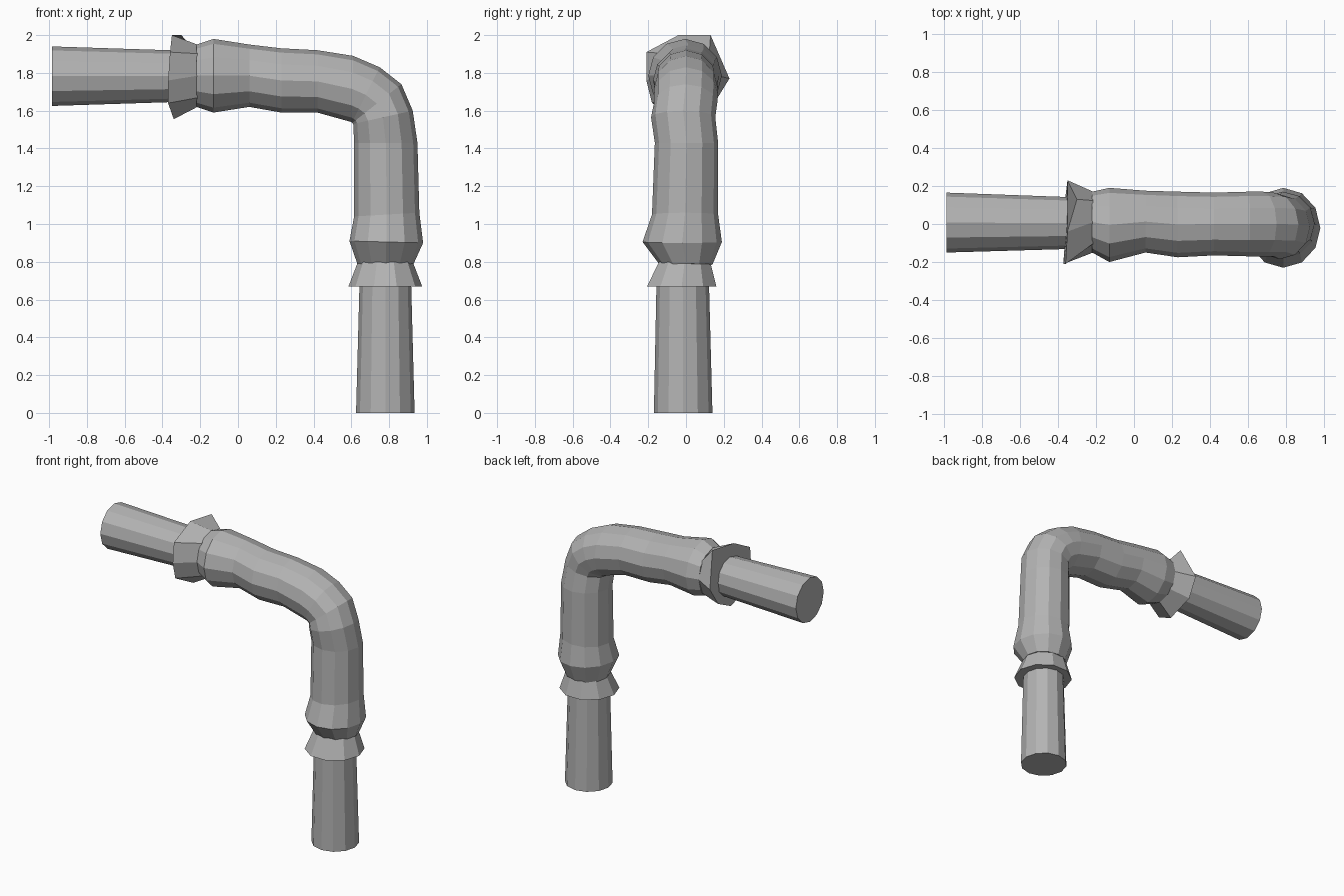
import bpy, bmesh, math
from mathutils import Vector

if "Cube" in bpy.data.objects:
    bpy.data.objects.remove(bpy.data.objects["Cube"])

grey = bpy.data.materials.new("pipe_grey")
grey.diffuse_color = (0.45, 0.45, 0.45, 1)
grey.use_nodes = True
grey.node_tree.nodes["Principled BSDF"].inputs["Base Color"].default_value = grey.diffuse_color


def skin(name, rings):
    """Join matching rings of points into a closed, flat-faced tube."""
    bm = bmesh.new()
    loops = [[bm.verts.new(p) for p in r] for r in rings]
    n = len(loops[0])
    for a, b in zip(loops, loops[1:]):
        for i in range(n):
            j = (i + 1) % n
            bm.faces.new((a[i], a[j], b[j], b[i]))
    bm.faces.new(loops[0][::-1])
    bm.faces.new(loops[-1])
    bmesh.ops.recalc_face_normals(bm, faces=bm.faces)
    me = bpy.data.meshes.new(name)
    bm.to_mesh(me)
    bm.free()
    ob = bpy.data.objects.new(name, me)
    me.materials.append(grey)
    bpy.context.collection.objects.link(ob)
    return ob


def ring(ox, oz, ix, iz, y0, y1, n=12, turn=0.0):
    """Oval ring from its outer point, inner point and y limits."""
    c = Vector(((ox + ix) / 2, (y0 + y1) / 2, (oz + iz) / 2))
    h = Vector(((ox - ix) / 2, 0, (oz - iz) / 2))
    w = Vector((0, (y1 - y0) / 2, 0))
    return [c + h * math.cos(math.tau * i / n + turn) + w * math.sin(math.tau * i / n + turn)
            for i in range(n)]


# straight pipe stubs
skin("lower_pipe", [ring(.935, 0, .625, 0, -.17, .14),
                    ring(.915, .75, .645, .75, -.155, .12)])
skin("upper_pipe", [ring(-.985, 1.94, -.985, 1.625, -.15, .165),
                    ring(-.30, 1.918, -.30, 1.647, -.13, .14)])

# lumpy bent sleeve
skin("elbow_sleeve", [ring(*r) for r in (
    (.93, .79, .635, .78, -.14, .14),
    (.98, .90, .59, .91, -.23, .19),
    (.96, 1.06, .615, 1.04, -.18, .17),
    (.95, 1.43, .615, 1.43, -.165, .17),
    (.925, 1.60, .61, 1.53, -.185, .155),
    (.865, 1.74, .605, 1.535, -.17, .165),
    (.75, 1.83, .603, 1.537, -.17, .17),
    (.61, 1.89, .60, 1.54, -.17, .17),
    (.42, 1.92, .42, 1.59, -.165, .165),
    (.23, 1.93, .23, 1.59, -.175, .17),
    (.06, 1.95, .06, 1.62, -.15, .175),
    (-.13, 1.98, -.13, 1.59, -.20, .19),
    (-.22, 1.95, -.22, 1.62, -.15, .17))])

# flared collar on the lower pipe
skin("lower_collar", [ring(.975, .67, .585, .67, -.215, .17, 10),
                      ring(.925, .80, .635, .80, -.15, .135, 10)])

# irregular flared collar on the upper pipe: x, y, z of the rim
rim = [(-.35, -.04, 2.0), (-.30, .13, 2.0), (-.35, .23, 1.77), (-.36, .15, 1.64),
       (-.34, -.02, 1.555), (-.37, -.18, 1.64), (-.37, -.21, 1.76), (-.36, -.21, 1.91)]
neck = ring(-.215, 1.95, -.215, 1.62, -.15, .17, 8)
skin("upper_collar", [rim, neck])
